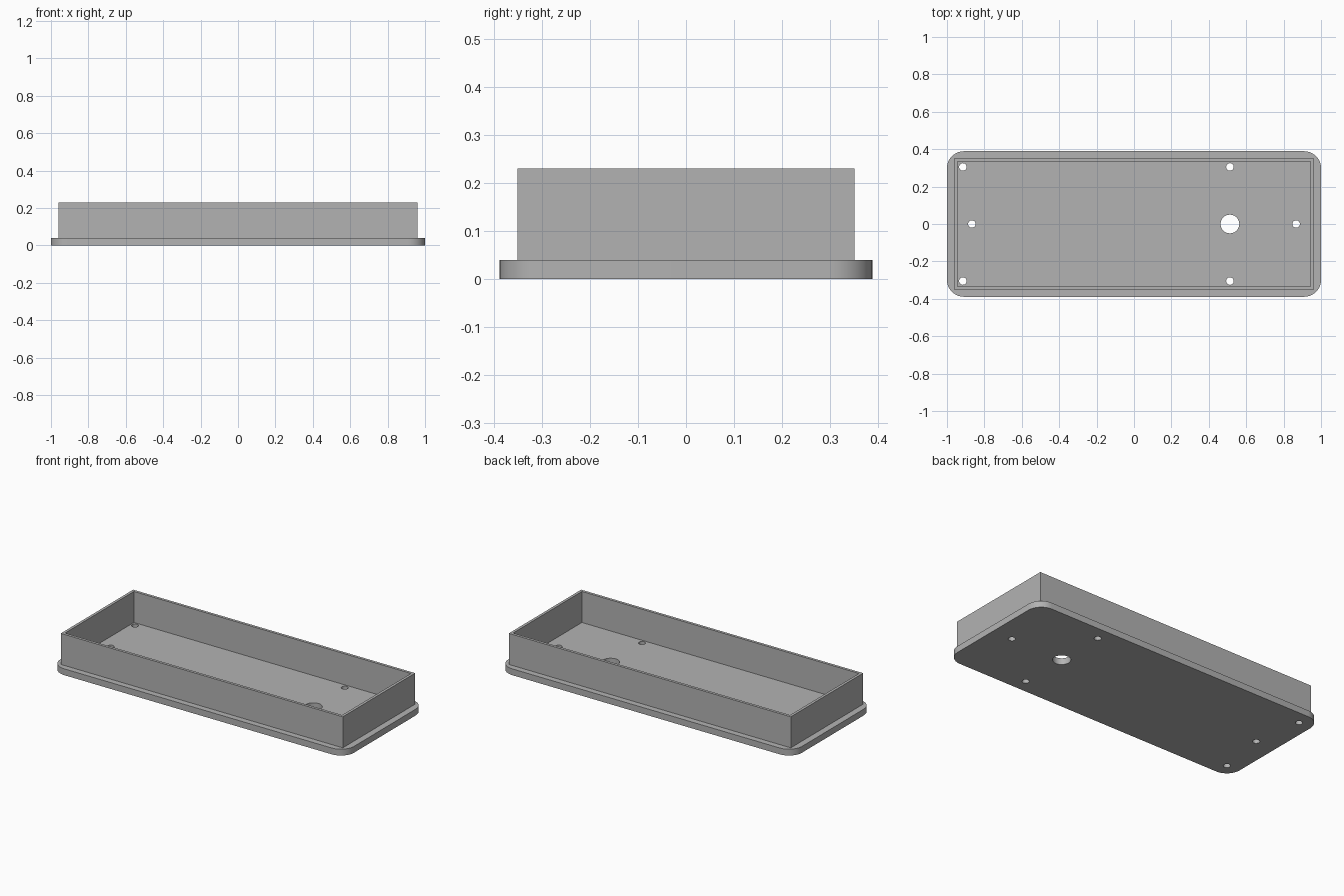
import bpy, bmesh
from math import sin, cos, pi, radians

cube = bpy.data.objects.get("Cube")
if cube:
    bpy.data.objects.remove(cube, do_unlink=True)

grey = bpy.data.materials.new("plain grey")
grey.use_nodes = True
colour = (0.45, 0.45, 0.45, 1)
grey.diffuse_color = colour
grey.node_tree.nodes["Principled BSDF"].inputs["Base Color"].default_value = colour


def rectangle(hx, hy):
    return [(-hx, -hy), (hx, -hy), (hx, hy), (-hx, hy)]


def circle(x, y, r, n=32):
    return [(x + r * cos(2 * pi * i / n), y + r * sin(2 * pi * i / n)) for i in range(n)]


def rounded_rectangle(hx, hy, r, n=12):
    points = []
    for k, (sx, sy) in enumerate([(1, 1), (-1, 1), (-1, -1), (1, -1)]):
        for i in range(n + 1):
            a = (k + i / n) * pi / 2
            points.append((sx * (hx - r) + r * cos(a), sy * (hy - r) + r * sin(a)))
    return points


def extruded(name, outlines, z0, z1):
    """Solid from flat outlines; inner outlines become holes."""
    curve = bpy.data.curves.new(name, "CURVE")
    curve.dimensions = "2D"
    curve.fill_mode = "BOTH"
    curve.extrude = (z1 - z0) / 2
    for outline in outlines:
        spline = curve.splines.new("POLY")
        spline.points.add(len(outline) - 1)
        for p, (x, y) in zip(spline.points, outline):
            p.co = (x, y, 0, 1)
        spline.use_cyclic_u = True
    helper = bpy.data.objects.new(name + " outline", curve)
    bpy.context.collection.objects.link(helper)
    bpy.context.view_layer.update()
    graph = bpy.context.evaluated_depsgraph_get()
    mesh = bpy.data.meshes.new_from_object(helper.evaluated_get(graph))
    bpy.data.objects.remove(helper, do_unlink=True)

    # Join caps to sides and lift into place
    bm = bmesh.new()
    bm.from_mesh(mesh)
    bmesh.ops.remove_doubles(bm, verts=bm.verts, dist=1e-5)
    bmesh.ops.recalc_face_normals(bm, faces=bm.faces)
    bmesh.ops.translate(bm, verts=bm.verts, vec=(0, 0, (z0 + z1) / 2))
    bm.to_mesh(mesh)
    bm.free()
    mesh.materials.clear()
    mesh.materials.append(grey)
    obj = bpy.data.objects.new(name, mesh)
    bpy.context.collection.objects.link(obj)
    bpy.ops.object.select_all(action="DESELECT")
    obj.select_set(True)
    bpy.context.view_layer.objects.active = obj
    bpy.ops.object.shade_smooth_by_angle(angle=radians(30))
    return obj


# Base plate with screw holes and a larger cable hole
screws = [(x, y) for x in (-0.915, 0.513) for y in (-0.305, 0.305)] + [(-0.867, 0), (0.867, 0)]
holes = [circle(x, y, 0.02) for x, y in screws] + [circle(0.513, 0, 0.05)]
extruded("base_plate", [rounded_rectangle(1, 0.389, 0.09)] + holes, 0, 0.039)

# Thin upright wall around the tray
extruded("tray_wall", [rectangle(0.96, 0.352), rectangle(0.943, 0.335)], 0.039, 0.23)
